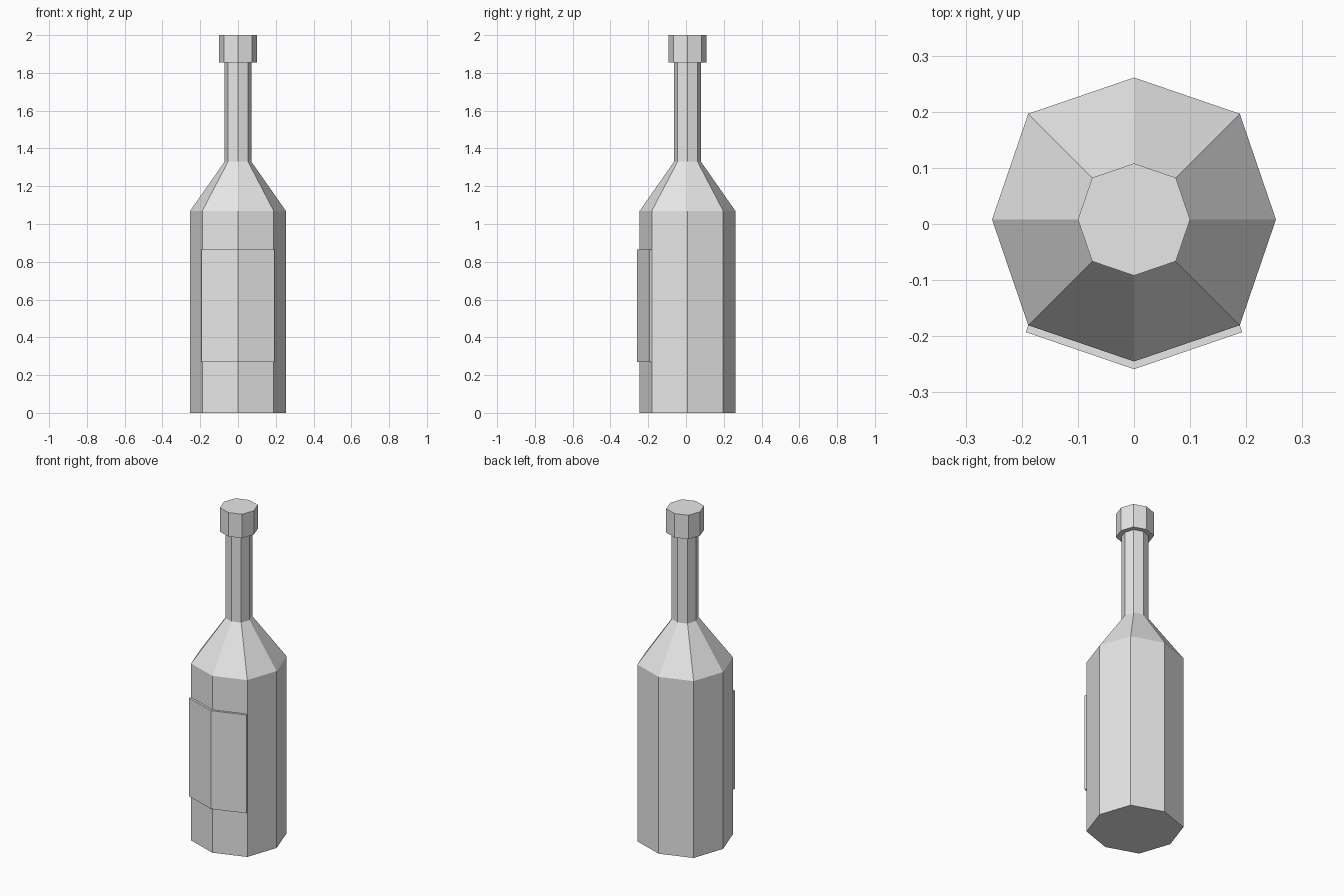
import bpy, bmesh
from mathutils import Vector

cube = bpy.data.objects.get("Cube")
if cube:
    bpy.data.objects.remove(cube, do_unlink=True)

CENTRE_Y = 0.008
DIAGONAL = 0.745  # corner coordinate relative to the axis radius

grey = bpy.data.materials.new("plain grey")
grey.use_nodes = True
grey.diffuse_color = (0.8, 0.8, 0.8, 1)
grey.node_tree.nodes["Principled BSDF"].inputs["Base Color"].default_value = (0.8, 0.8, 0.8, 1)


def octagon(radius):
    """Eight corners, slightly bulged on the diagonals."""
    d = radius * DIAGONAL
    ring = [(radius, 0), (d, d), (0, radius), (-d, d),
            (-radius, 0), (-d, -d), (0, -radius), (d, -d)]
    return [Vector((x, y + CENTRE_Y)) for x, y in ring]


def loft(name, sections):
    """Closed flat-shaded solid through (outline, height) sections."""
    bm = bmesh.new()
    rings = [[bm.verts.new((p.x, p.y, z)) for p in outline] for outline, z in sections]
    for low, high in zip(rings, rings[1:]):
        for i in range(len(low)):
            j = (i + 1) % len(low)
            bm.faces.new((low[i], low[j], high[j], high[i]))
    bm.faces.new(rings[0][::-1])
    bm.faces.new(rings[-1])
    bmesh.ops.recalc_face_normals(bm, faces=bm.faces)
    mesh = bpy.data.meshes.new(name)
    bm.to_mesh(mesh)
    bm.free()
    mesh.materials.append(grey)
    obj = bpy.data.objects.new(name, mesh)
    bpy.context.collection.objects.link(obj)
    return obj


# Bottle: straight body, sloping shoulder and narrow neck
BODY_RADIUS = 0.253
loft("bottle", [(octagon(BODY_RADIUS), 0), (octagon(BODY_RADIUS), 1.07),
                (octagon(0.071), 1.33), (octagon(0.071), 1.86)])

# Cap
loft("cap", [(octagon(0.1), 1.855), (octagon(0.1), 2)])

# Label: raised plate wrapped over the two front panels
left, middle, right = octagon(BODY_RADIUS)[5:8]
edge = (right - middle).normalized()
normal = Vector((edge.y, -edge.x))
raise_by = 0.013
outer_right = right + normal * raise_by
outer_left = Vector((-outer_right.x, outer_right.y))
outer_middle = middle - Vector((0, raise_by / -normal.y))
outline = [left, outer_left, outer_middle, outer_right, right, middle]
loft("label", [(outline, 0.27), (outline, 0.865)])
